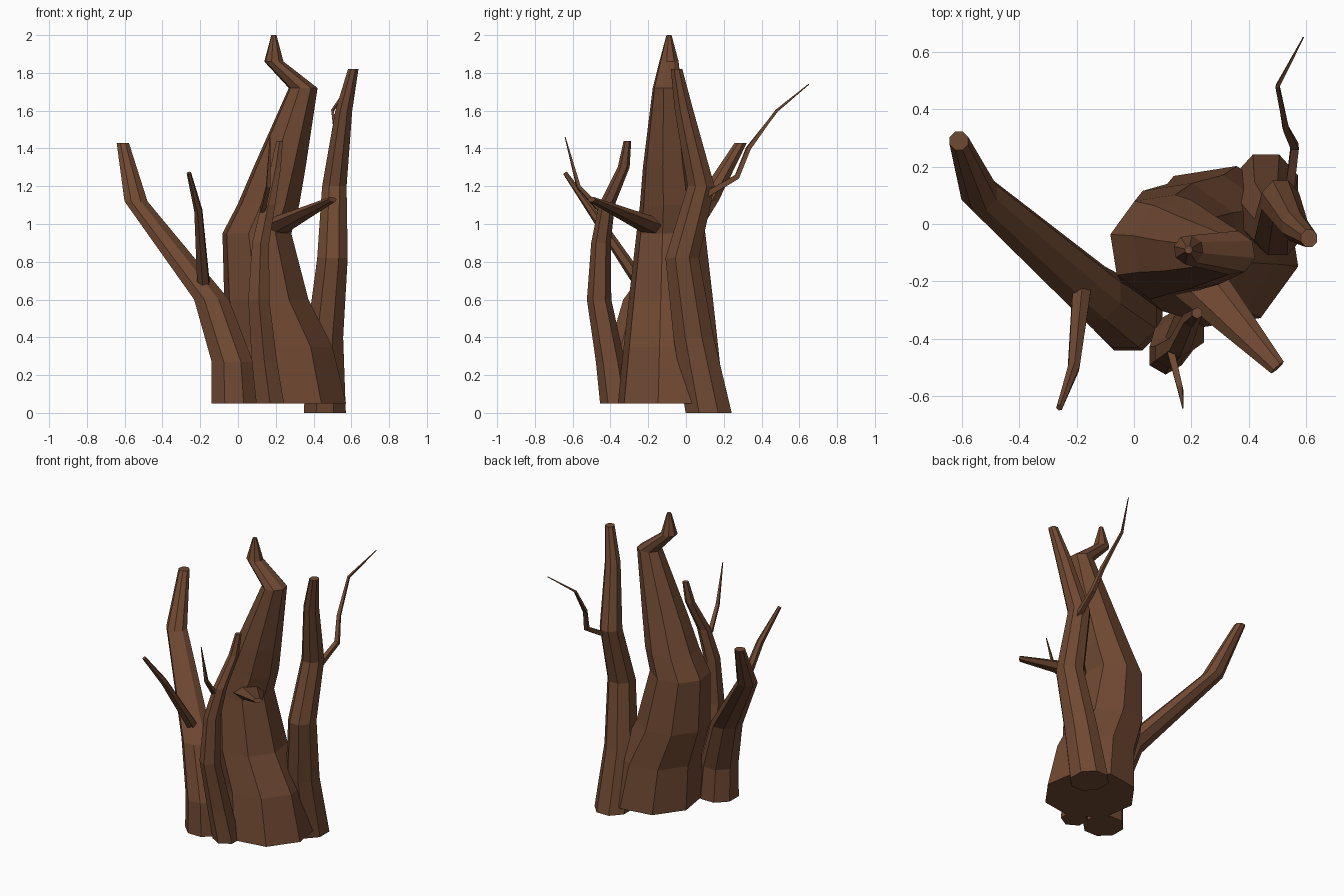
import bpy
import bmesh
from math import cos, sin, pi
from mathutils import Vector

cube = bpy.data.objects.get("Cube")
if cube:
    bpy.data.objects.remove(cube)

bark = bpy.data.materials.new("brown_bark")
bark.use_nodes = True
bark.diffuse_color = (.16, .066, .032, 1)
shader = bark.node_tree.nodes["Principled BSDF"]
shader.inputs["Base Color"].default_value = bark.diffuse_color

UP = Vector((0, 0, 1))
TAPER = .75


def add_part(name, loops):
    """Join successive loops of points into a closed faceted limb."""
    bm = bmesh.new()
    rings = [[bm.verts.new(point) for point in loop] for loop in loops]
    for lower, upper in zip(rings, rings[1:]):
        for i in range(len(lower)):
            bm.faces.new((lower[i - 1], lower[i], upper[i], upper[i - 1]))
    bm.faces.new(rings[0])
    bm.faces.new(rings[-1])
    bmesh.ops.recalc_face_normals(bm, faces=bm.faces)
    mesh = bpy.data.meshes.new(name)
    bm.to_mesh(mesh)
    bm.free()
    mesh.materials.append(bark)
    part = bpy.data.objects.new(name, mesh)
    bpy.context.collection.objects.link(part)


def grow(name, path, base, tip, sides, level, depth=1, turn=.5):
    """Sweep a polygon up a path, thinning with height.

    Level rings stay horizontal, the others turn square to the path.
    Depth scales the section's second axis, turn spins it in side steps.
    """
    points = [Vector(point) for point in path]
    start, end = points[0], points[-1]
    loops = []
    for k, centre in enumerate(points):
        across, along = Vector((1, 0, 0)), Vector((0, 1, 0))
        if not level:
            before = points[max(k - 1, 0)]
            after = points[min(k + 1, len(points) - 1)]
            direction = (after - before).normalized()
            across = direction.cross(UP).normalized()
            along = across.cross(direction)
        remaining = (end.z - centre.z) / (end.z - start.z)
        radius = tip + (base - tip) * remaining ** TAPER
        angles = [2 * pi * (i + turn) / sides for i in range(sides)]
        loops.append([centre + radius * (across * cos(a) + along * depth * sin(a))
                      for a in angles])
    add_part(name, loops)


def grow_trunk(name, path, base, tip, sides=8, **section):
    grow(name, path, base, tip, sides, level=True, **section)


def grow_branch(name, path, base, tip, sides=6, **section):
    grow(name, path, base, tip, sides, level=False, **section)


# Main stem with its hooked tip
grow_trunk("main_trunk", [
    (.29, -.08, .05),
    (.25, -.08, .35),
    (.15, -.08, .6),
    (.1, -.08, .95),
    (.16, -.08, 1.1),
    (.22, -.09, 1.3),
    (.345, -.1, 1.72),
    (.19, -.09, 1.86),
    (.19, -.09, 2)], base=.29, tip=.014, turn=-.3)

# Rear stem
grow_trunk("rear_trunk", [
    (.46, .12, 0),
    (.46, .04, .4),
    (.5, -.02, .82),
    (.51, .08, 1.2),
    (.56, -.01, 1.6),
    (.61, -.05, 1.82)], base=.12, tip=.03, depth=1.1)

# Spreading side stem
grow_trunk("side_trunk", [
    (-.02, -.32, .05),
    (-.03, -.32, .27),
    (-.14, -.24, .6),
    (-.54, .11, 1.12),
    (-.61, .29, 1.43)], base=.13, tip=.035)

# Slim front stem
grow_trunk("front_trunk", [
    (.17, -.37, .05),
    (.14, -.4, .27),
    (.11, -.46, .6),
    (.12, -.45, .9),
    (.16, -.42, 1.1),
    (.2, -.33, 1.3),
    (.22, -.31, 1.44)], base=.085, tip=.02, sides=6)

# Side shoots, the stub broad and flat
grow_branch("stub_branch", [
    (.19, -.16, .98),
    (.5, -.5, 1.13)], base=.1, tip=.03, depth=.5, turn=0)
grow_branch("side_branch", [
    (-.18, -.21, .64),
    (-.21, -.5, 1.07),
    (-.26, -.64, 1.27)], base=.038, tip=.012)

# Thin twigs
grow_branch("front_twig", [
    (.13, -.45, 1.07),
    (.16, -.57, 1.2),
    (.17, -.64, 1.46)], base=.018, tip=.003, sides=4)
grow_branch("rear_twig", [
    (.54, .1, 1.15),
    (.56, .27, 1.25),
    (.53, .33, 1.4),
    (.5, .48, 1.6),
    (.59, .65, 1.74)], base=.022, tip=.003, sides=4)
